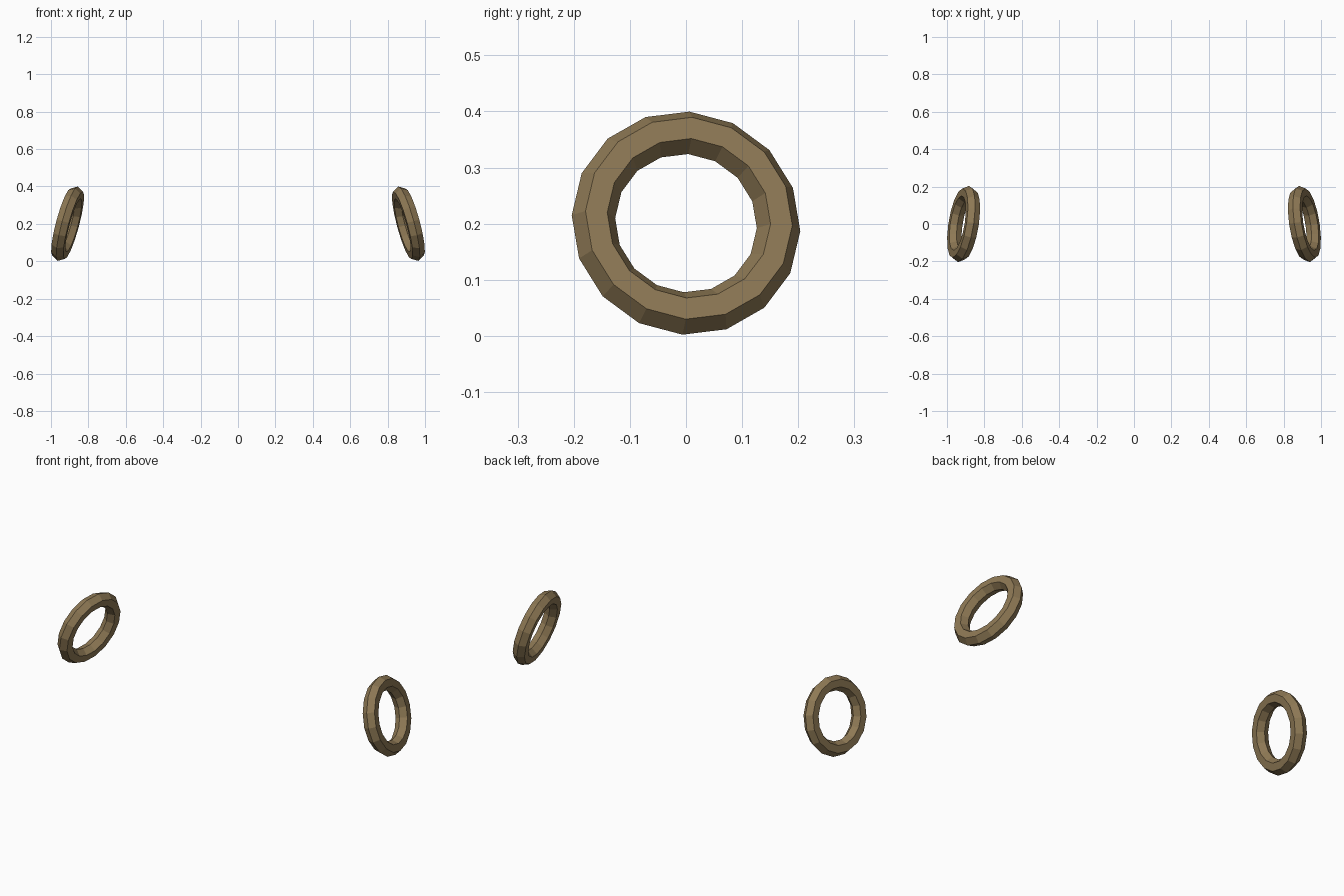
import bpy
from mathutils import Matrix, Vector

if "Cube" in bpy.data.objects:
    bpy.data.objects.remove(bpy.data.objects["Cube"])

CENTRE = Vector((0.911, 0, 0.201))
AXIS = Vector((1, 0.16, 0.27)).normalized()

mat = bpy.data.materials.new("bronze")
mat.diffuse_color = (0.27, 0.19, 0.09, 1)
mat.use_nodes = True
mat.node_tree.nodes["Principled BSDF"].inputs["Base Color"].default_value = mat.diffuse_color

# Ring frame: axis tilted up and back, one vertex spoke near the top
spoke = Vector((0, 0.03, 0.964))
spoke.x = -(AXIS.y * spoke.y + AXIS.z * spoke.z) / AXIS.x
spoke.normalize()
side = AXIS.cross(spoke)
frame = Matrix((spoke, side, AXIS)).transposed().to_4x4()

# Hexagonal-section ring on the right side
bpy.ops.mesh.primitive_torus_add(major_segments=16, minor_segments=6,
                                 major_radius=0.167, minor_radius=0.0392)
right = bpy.context.object
right.name = "right_ring"
right.data.transform(Matrix.Translation(CENTRE) @ frame)
right.data.materials.append(mat)
right.data.shade_flat()

# Mirrored ring on the left side
left = right.copy()
left.name = "left_ring"
left.data = right.data.copy()
left.data.transform(Matrix.Scale(-1, 4, (1, 0, 0)))
left.data.flip_normals()
bpy.context.collection.objects.link(left)
